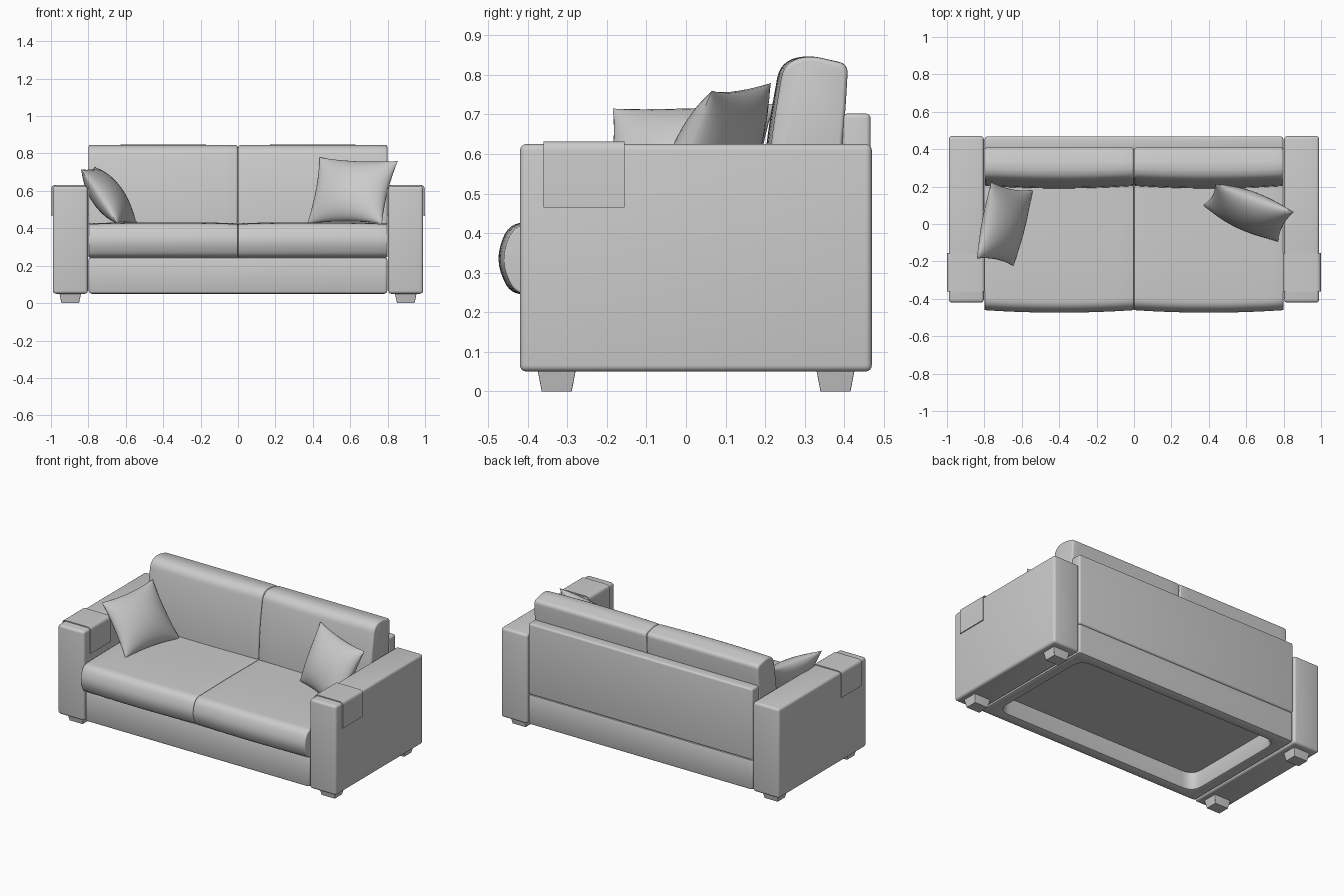
import bpy, bmesh, math
from mathutils import Vector

if "Cube" in bpy.data.objects:
    bpy.data.objects.remove(bpy.data.objects["Cube"])


def finish(name, bm, bevel=0.0, segs=4):
    """Bevel sharp edges, turn into a smooth-shaded object."""
    bmesh.ops.recalc_face_normals(bm, faces=bm.faces)
    if bevel:
        bmesh.ops.bevel(bm, geom=bm.edges[:], offset=bevel, segments=segs,
                        profile=0.5, affect='EDGES')
    me = bpy.data.meshes.new(name)
    bm.to_mesh(me)
    bm.free()
    ob = bpy.data.objects.new(name, me)
    bpy.context.collection.objects.link(ob)
    bpy.ops.object.select_all(action='DESELECT')
    ob.select_set(True)
    bpy.context.view_layer.objects.active = ob
    bpy.ops.object.shade_smooth_by_angle(angle=math.radians(40))
    return ob


def box(name, lo, hi, bevel):
    bm = bmesh.new()
    bmesh.ops.create_cube(bm, size=1)
    for v in bm.verts:
        v.co = Vector([(a + b) / 2 + c * (b - a) for a, b, c in zip(lo, hi, v.co)])
    return finish(name, bm, bevel)


def skin(bm, loops):
    """Bridge equal point loops and cap both ends."""
    rows = [[bm.verts.new(p) for p in loop] for loop in loops]
    n = len(rows[0])
    for a, b in zip(rows, rows[1:]):
        for i in range(n):
            j = (i + 1) % n
            bm.faces.new((a[i], a[j], b[j], b[i]))
    bm.faces.new(rows[0])
    bm.faces.new(rows[-1])


def rounded(corners, n=6):
    """Polygon of (a, b, radius) with softened corners."""
    out = []
    for i, (a, b, r) in enumerate(corners):
        p = Vector((a, b))
        if r == 0:
            out.append(p)
            continue
        before = Vector(corners[i - 1][:2])
        after = Vector(corners[(i + 1) % len(corners)][:2])
        p0 = p + (before - p).normalized() * r
        p1 = p + (after - p).normalized() * r
        for k in range(n + 1):
            t = k / n
            out.append(p0 * (1 - t) ** 2 + p * 2 * t * (1 - t) + p1 * t * t)
    return out


def ring(x0, x1, y0, y1, r, z):
    pts = rounded([(x0, y0, r), (x1, y0, r), (x1, y1, r), (x0, y1, r)])
    return [(p.x, p.y, z) for p in pts]


def cushion(name, corners, cx, half, pivot, ky, kz, r):
    """Side profile swept along x, fullest in the middle, with rounded ends."""
    prof = rounded(corners)
    ya, yb = min(p.x for p in prof), max(p.x for p in prof)
    za, zb = min(p.y for p in prof), max(p.y for p in prof)
    ends = [(half - r + r * math.sin(a), r * (1 - math.cos(a)))
            for a in (math.radians(d) for d in (0, 22.5, 45, 67.5, 90))]
    inner = [((half - r) * i / 8, 0) for i in range(-7, 8)]
    stations = [(-x, d) for x, d in reversed(ends)] + inner + ends
    loops = []
    for x, d in stations:
        t = x / half
        sy, sz = 1 - ky * t ** 2, 1 - kz * t ** 4
        ey, ez = 1 - 2 * d / (yb - ya), 1 - 2 * d / (zb - za)
        loop = []
        for p in prof:
            y = (ya + yb) / 2 + (p.x - (ya + yb) / 2) * ey
            z = (za + zb) / 2 + (p.y - (za + zb) / 2) * ez
            loop.append((cx + x, pivot[0] + (y - pivot[0]) * sy,
                         pivot[1] + (z - pivot[1]) * sz))
        loops.append(loop)
    bm = bmesh.new()
    skin(bm, loops)
    return finish(name, bm)


def pillow(name, bl, br, tl, tr, thick, n=20):
    """Square throw pillow spanned between four corner points."""
    bl, br, tl, tr = map(Vector, (bl, br, tl, tr))
    normal = (br - bl).cross(tl - bl).normalized()
    bm = bmesh.new()
    for side in (1, -1):
        grid = []
        for i in range(n + 1):
            row = []
            for j in range(n + 1):
                u, v = -math.cos(math.pi * i / n), -math.cos(math.pi * j / n)
                pu, pv = u * (1 - 0.08 * (1 - v * v)), v * (1 - 0.08 * (1 - u * u))
                a, b = (pu + 1) / 2, (pv + 1) / 2
                p = bl.lerp(br, a).lerp(tl.lerp(tr, a), b)
                h = thick * (max(0, 1 - u * u) * max(0, 1 - v * v)) ** 0.55
                row.append(bm.verts.new(p + normal * h * side))
            grid.append(row)
        for i in range(n):
            for j in range(n):
                bm.faces.new((grid[i][j], grid[i + 1][j], grid[i + 1][j + 1], grid[i][j + 1]))
    bmesh.ops.remove_doubles(bm, verts=bm.verts, dist=1e-5)
    return finish(name, bm)


# Base with a hollow underside
bm = bmesh.new()
X, Y0, Y1 = 0.798, -0.415, 0.465
skin(bm, [ring(-X + d, X - d, Y0 + d, Y1 - d, r, z) for d, r, z in (
    (0.012, 0.015, 0.245), (0.003, 0.015, 0.241), (0, 0.015, 0.232),
    (0, 0.015, 0.065), (0.004, 0.015, 0.055), (0.015, 0.02, 0.05),
    (0.060, 0.08, 0.05), (0.070, 0.08, 0.054), (0.075, 0.08, 0.065),
    (0.076, 0.08, 0.16))])
finish("base", bm)

# Back panel
box("back_panel", (-0.798, 0.395, 0.245), (0.798, 0.467, 0.702), 0.012)

SEAT = [(0.40, 0.245, 0), (-0.445, 0.245, 0.035), (-0.482, 0.33, 0.045),
        (-0.450, 0.427, 0.045), (-0.10, 0.432, 0.1), (0.40, 0.428, 0)]
BACK = [(0.375, 0.42, 0), (0.19, 0.42, 0.01), (0.20, 0.62, 0.10),
        (0.238, 0.835, 0.045), (0.31, 0.85, 0.03), (0.41, 0.828, 0.025),
        (0.402, 0.70, 0.05)]

for side, s in (("left", -1), ("right", 1)):
    # Arm
    x0, x1 = sorted((s * 0.803, s * 0.99))
    box(side + "_arm", (x0, -0.42, 0.05), (x1, 0.47, 0.625), 0.016)

    # Cloth cover draped over the arm
    outline = rounded([(0.999, 0.465, 0), (0.999, 0.632, 0.025), (0.796, 0.632, 0.025),
                       (0.796, 0.465, 0), (0.802, 0.465, 0), (0.802, 0.626, 0.019),
                       (0.993, 0.626, 0.019), (0.993, 0.465, 0)])
    bm = bmesh.new()
    skin(bm, [[(s * p.x, y, p.y) for p in outline] for y in (-0.36, -0.155)])
    finish(side + "_arm_cover", bm)

    # Tapered legs
    for place, cy in (("front", -0.327), ("back", 0.378)):
        cx = s * 0.897
        bm = bmesh.new()
        skin(bm, [ring(cx - w, cx + w, cy - d, cy + d, 0.003, z)
                  for w, d, z in ((0.047, 0.038, 0), (0.058, 0.048, 0.052))])
        finish(side + "_" + place + "_leg", bm)

    # Seat and back cushions
    cushion(side + "_seat_cushion", SEAT, s * 0.4, 0.399, (0.2, 0.245), 0.02, 0.03, 0.005)
    cushion(side + "_back_cushion", BACK, s * 0.4, 0.399, (0.41, 0.42), 0.06, 0.003, 0.012)

# Throw pillows
pillow("left_pillow", (-0.645, -0.225, 0.425), (-0.54, 0.18, 0.425),
       (-0.84, -0.185, 0.715), (-0.765, 0.225, 0.728), 0.08)
pillow("right_pillow", (0.37, 0.10, 0.425), (0.77, -0.095, 0.425),
       (0.435, 0.215, 0.78), (0.855, 0.065, 0.76), 0.088)
